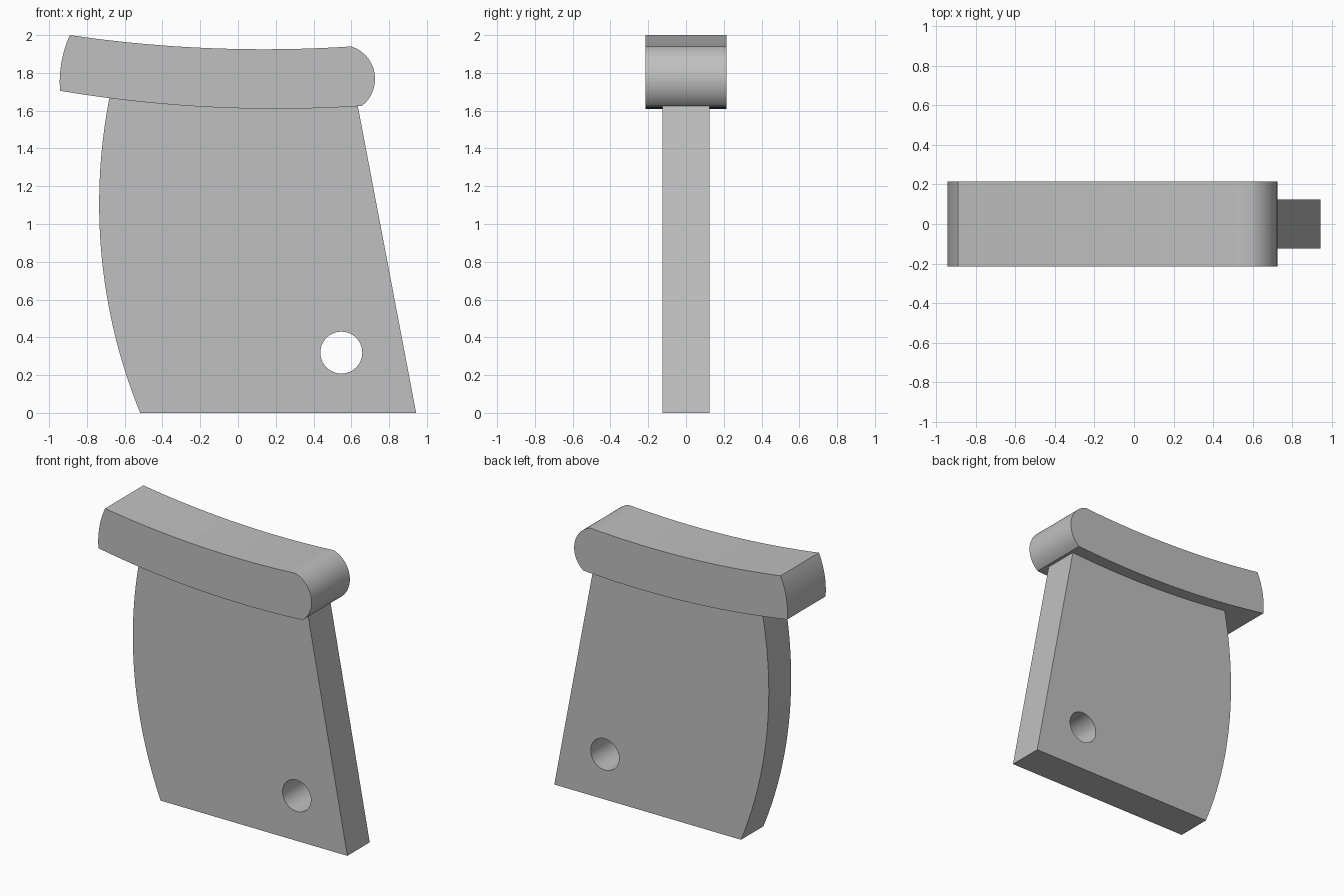
import bpy, bmesh, math
from mathutils import Vector

cube = bpy.data.objects.get("Cube")
if cube:
    bpy.data.objects.remove(cube, do_unlink=True)

grey = bpy.data.materials.new("plain grey")
grey.use_nodes = True
colour = (0.53, 0.53, 0.53, 1)
grey.diffuse_color = colour
grey.node_tree.nodes["Principled BSDF"].inputs["Base Color"].default_value = colour


def arc(a, m, b, steps=24):
    """Points (x, z) on the circle from a through m to b."""
    a, m, b = Vector(a), Vector(m), Vector(b)
    d = 2 * (a.x * (m.y - b.y) + m.x * (b.y - a.y) + b.x * (a.y - m.y))
    aa, mm, bb = a.length_squared, m.length_squared, b.length_squared
    c = Vector(((aa * (m.y - b.y) + mm * (b.y - a.y) + bb * (a.y - m.y)) / d,
                (aa * (b.x - m.x) + mm * (a.x - b.x) + bb * (m.x - a.x)) / d))
    start = math.atan2(a.y - c.y, a.x - c.x)
    sweep = math.atan2(b.y - c.y, b.x - c.x) - start
    # All arcs here are shorter than a half turn
    sweep = (sweep + math.pi) % math.tau - math.pi
    r = (a - c).length
    return [(c.x + r * math.cos(start + sweep * i / steps),
             c.y + r * math.sin(start + sweep * i / steps)) for i in range(steps + 1)]


def slab(name, outline, half_depth):
    """Extrude an x-z outline evenly to both sides of y = 0."""
    bm = bmesh.new()
    face = bm.faces.new([bm.verts.new((x, -half_depth, z)) for x, z in outline])
    out = bmesh.ops.extrude_face_region(bm, geom=[face])
    moved = [v for v in out["geom"] if isinstance(v, bmesh.types.BMVert)]
    bmesh.ops.translate(bm, verts=moved, vec=(0, 2 * half_depth, 0))
    bmesh.ops.remove_doubles(bm, verts=bm.verts, dist=1e-5)
    bmesh.ops.recalc_face_normals(bm, faces=bm.faces)
    mesh = bpy.data.meshes.new(name)
    bm.to_mesh(mesh)
    bm.free()
    mesh.materials.append(grey)
    ob = bpy.data.objects.new(name, mesh)
    bpy.context.collection.objects.link(ob)
    return ob


def activate(ob):
    bpy.ops.object.select_all(action="DESELECT")
    ob.select_set(True)
    bpy.context.view_layer.objects.active = ob


# Upright plate: straight sloping right edge, bowed left edge, top sunk into the cap
plate = slab("upright_plate",
             [(0.943, 0), (0.62, 1.7)] + arc((-0.67, 1.72), (-0.735, 1.08), (-0.518, 0), 32),
             0.125)

# Round hole through the plate
hole = slab("hole_cutter",
            [(0.547 + 0.111 * math.cos(math.tau * i / 48),
              0.319 + 0.111 * math.sin(math.tau * i / 48)) for i in range(48)], 0.3)
hole.hide_render = True
cut = plate.modifiers.new("hole", "BOOLEAN")
cut.operation, cut.solver, cut.object = "DIFFERENCE", "EXACT", hole
activate(plate)
bpy.ops.object.modifier_apply(modifier=cut.name)
bpy.data.objects.remove(hole, do_unlink=True)

# Curved cap: sagging bar with a rounded right end and a slightly bowed left end
corners = [(-0.942, 1.705), (0.655, 1.625), (0.6, 1.94), (-0.89, 2.0)]
middles = [(0.2, 1.61), (0.725, 1.78), (0.13, 1.925), (-0.934, 1.86)]
outline = []
for i, mid in enumerate(middles):
    outline += arc(corners[i], mid, corners[(i + 1) % 4])[:-1]
cap = slab("curved_cap", outline, 0.214)

for ob in (plate, cap):
    activate(ob)
    bpy.ops.object.shade_smooth_by_angle(angle=math.radians(25))
